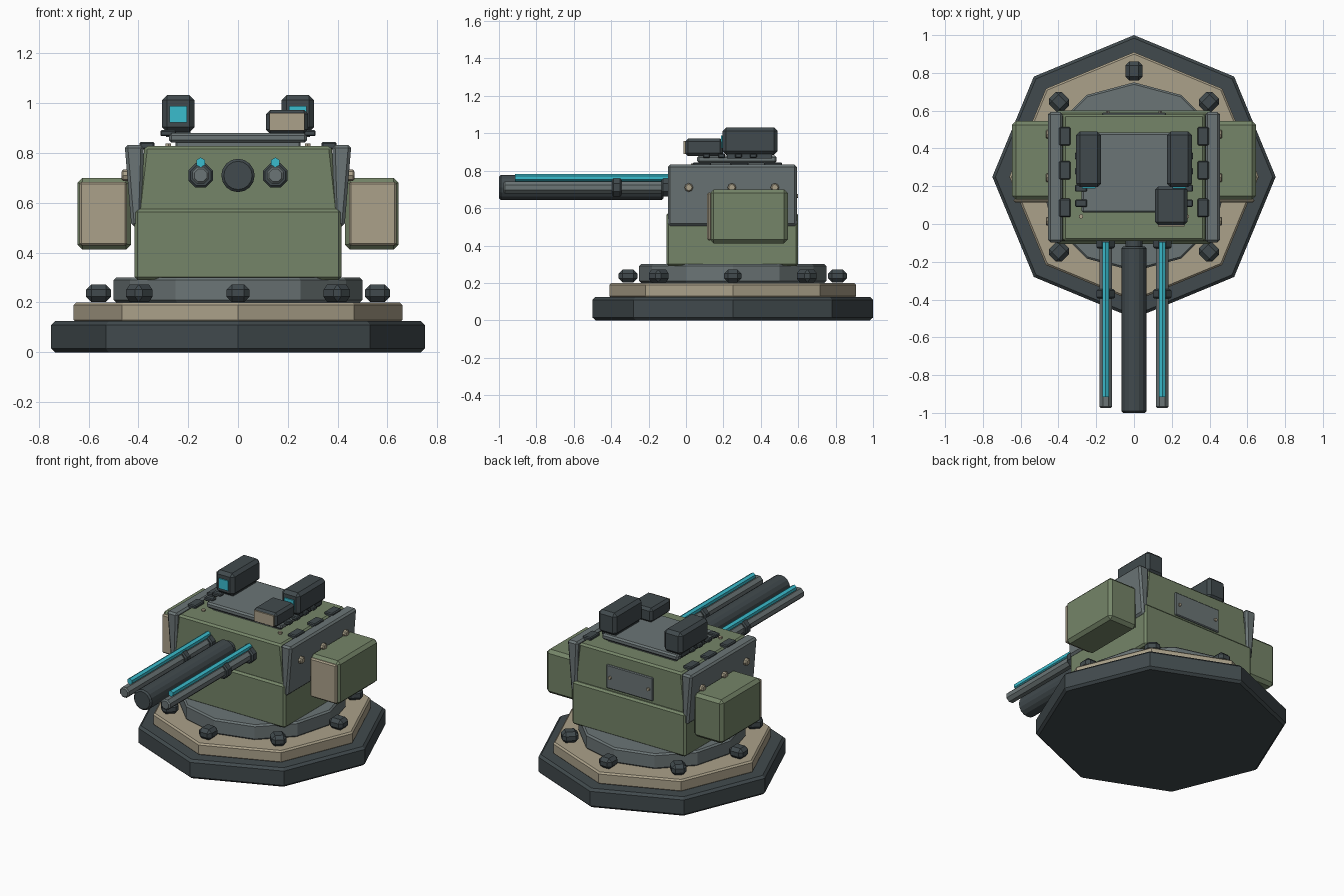
import bpy, bmesh, math
from mathutils import Matrix, Vector

if "Cube" in bpy.data.objects:
    bpy.data.objects.remove(bpy.data.objects["Cube"])


def material(name, rgb):
    m = bpy.data.materials.new(name)
    lin = [((c / 255 + 0.055) / 1.055) ** 2.4 for c in rgb]
    m.diffuse_color = (*lin, 1)
    m.use_nodes = True
    m.node_tree.nodes["Principled BSDF"].inputs["Base Color"].default_value = m.diffuse_color
    return m


DARK = material("dark steel", (65, 74, 77))
GRAY = material("mid gray", (107, 117, 118))
GREEN = material("olive green", (117, 133, 104))
TAN = material("sand", (171, 161, 138))
CYAN = material("cyan glow", (58, 188, 206))


def finish(name, bm, mat, bevel):
    if bevel:
        # chamfer the sharp edges with a single flat segment
        bmesh.ops.bevel(bm, geom=bm.edges[:], offset=bevel, segments=1,
                        affect='EDGES', clamp_overlap=True)
    bmesh.ops.recalc_face_normals(bm, faces=bm.faces[:])
    me = bpy.data.meshes.new(name)
    bm.to_mesh(me)
    bm.free()
    me.materials.append(mat)
    ob = bpy.data.objects.new(name, me)
    bpy.context.collection.objects.link(ob)
    return ob


def box(name, x, y, z, mat, bevel=0.01):
    """Chamfered box from (min, max) ranges."""
    bm = bmesh.new()
    bmesh.ops.create_cube(bm, size=1)
    for v in bm.verts:
        v.co = Vector([(r[0] + r[1]) / 2 + c * (r[1] - r[0])
                       for r, c in zip((x, y, z), v.co)])
    return finish(name, bm, mat, bevel)


def prism(name, centre, radius, length, sides, mat, axis='Z', bevel=0.01, turn=0):
    """Regular prism along an axis."""
    bm = bmesh.new()
    bmesh.ops.create_cone(bm, cap_ends=True, segments=sides, radius1=radius,
                          radius2=radius, depth=length,
                          matrix=Matrix.Rotation(turn, 4, 'Z'))
    if bevel:
        rim = [e for e in bm.edges if abs(e.verts[0].co.z - e.verts[1].co.z) < 1e-4]
        bmesh.ops.bevel(bm, geom=rim, offset=bevel, segments=1, affect='EDGES')
    rot = {'Z': Matrix(), 'Y': Matrix.Rotation(math.pi / 2, 4, 'X'),
           'X': Matrix.Rotation(math.pi / 2, 4, 'Y')}[axis]
    bm.transform(Matrix.Translation(centre) @ rot)
    return finish(name, bm, mat, 0)


def extrude_xz(name, profile, y, mat, bevel=0.01):
    """Profile in the xz plane, extruded along y."""
    bm = bmesh.new()
    face = bm.faces.new([bm.verts.new((px, y[0], pz)) for px, pz in profile])
    ext = bmesh.ops.extrude_face_region(bm, geom=[face])
    for v in ext['geom']:
        if isinstance(v, bmesh.types.BMVert):
            v.co.y = y[1]
    return finish(name, bm, mat, bevel)


def span(c, half):
    return (c - half, c + half)


# stepped base
CY = 0.25
prism("base_plate", (0, CY, 0.0625), 0.75, 0.125, 8, DARK, bevel=0.015)
prism("base_step", (0, CY, 0.16), 0.66, 0.08, 8, TAN, bevel=0.01)
prism("turret_ring", (0, CY, 0.25), 0.5, 0.10, 12, GRAY, bevel=0.01)

# base bolts around the ring
for i in range(8):
    a = i * math.pi / 4
    ob = box("base_bolt", (-0.05, 0.05), (-0.046, 0.046), (-0.038, 0.032), DARK, 0.021)
    ob.location = (0.56 * math.cos(a), CY + 0.56 * math.sin(a), 0.24)
    ob.rotation_euler.z = a

# turret hull
box("lower_hull", (-0.415, 0.415), (-0.105, 0.60), (0.29, 0.575), GREEN, 0.012)
extrude_xz("upper_hull", [(-0.405, 0.56), (0.405, 0.56), (0.375, 0.828), (-0.375, 0.828)],
           (-0.09, 0.58), GREEN, 0.012)

# rear access panel
box("rear_panel", (-0.17, 0.17), (0.57, 0.59), (0.59, 0.745), GRAY, 0.005)

for s in (-1, 1):
    prism("panel_bolt", (s * 0.14, 0.592, 0.665), 0.011, 0.014, 6, TAN, 'Y', 0)
    prism("roof_bolt", (s * 0.28, 0.04, 0.832), 0.013, 0.014, 6, TAN, 'Z', 0)

    # leaning side armour
    extrude_xz("side_armour", [(s * 0.428, 0.505), (s * 0.455, 0.832),
                               (s * 0.378, 0.832), (s * 0.388, 0.505)],
               (-0.097, 0.593), GRAY, 0.012)
    for y in (0.015, 0.245, 0.475):
        prism("armour_bolt", (s * 0.452, y, 0.71), 0.023, 0.03, 8, TAN, 'X', 0.006)

    # side ammunition boxes with front covers
    box("side_box", (min(s * 0.43, s * 0.645), max(s * 0.43, s * 0.645)),
        (0.128, 0.545), (0.412, 0.70), GREEN, 0.02)
    box("side_box_cover", span(s * 0.541, 0.096), (0.113, 0.135), (0.428, 0.684), TAN, 0.008)

    # roof tiles
    for y in (0.085, 0.285, 0.465):
        box("roof_tile", span(s * 0.366, 0.03), span(y, 0.049), (0.815, 0.845), DARK, 0.006)

    # side guns with charge rods and collars
    prism("side_barrel", (s * 0.15, -0.525, 0.71), 0.036, 0.90, 8, GRAY, 'Y', 0.008, math.pi / 8)
    prism("side_collar", (s * 0.15, -0.37, 0.71), 0.053, 0.05, 8, DARK, 'Y', 0.008, math.pi / 8)
    prism("side_mount", (s * 0.15, -0.105, 0.71), 0.053, 0.05, 8, DARK, 'Y', 0.008, math.pi / 8)
    prism("charge_rod", (s * 0.15, -0.505, 0.762), 0.02, 0.82, 6, CYAN, 'Y', 0)

    # sensor pods on the roof
    box("sensor_pod", span(s * 0.24, 0.066), (0.195, 0.49), (0.885, 1.032), DARK, 0.02)
    box("sensor_lens", span(s * 0.24, 0.035), (0.188, 0.197), (0.922, 0.988), CYAN, 0)
    box("pod_foot", span(s * 0.24, 0.05), (0.22, 0.46), (0.865, 0.89), DARK, 0)
    for y in (0.11, 0.19, 0.28, 0.36):
        box("hatch_clamp", span(s * 0.28, 0.032), span(y, 0.019), (0.868, 0.892), DARK, 0.005)

# roof hatch in two layers
box("hatch_base", (-0.25, 0.25), (0.085, 0.46), (0.82, 0.85), GRAY, 0.005)
box("hatch_lid", (-0.277, 0.277), (0.06, 0.485), (0.842, 0.88), GRAY, 0.01)

# small sight beside the right pod
box("small_sight", (0.112, 0.282), (-0.005, 0.198), (0.878, 0.972), DARK, 0.016)
box("small_sight_face", (0.126, 0.268), (-0.013, -0.004), (0.89, 0.96), TAN, 0)

# main gun
prism("main_barrel", (0, -0.56, 0.71), 0.067, 0.88, 16, DARK, 'Y', 0.01)
prism("main_mount", (0, -0.10, 0.71), 0.045, 0.06, 16, DARK, 'Y', 0)
